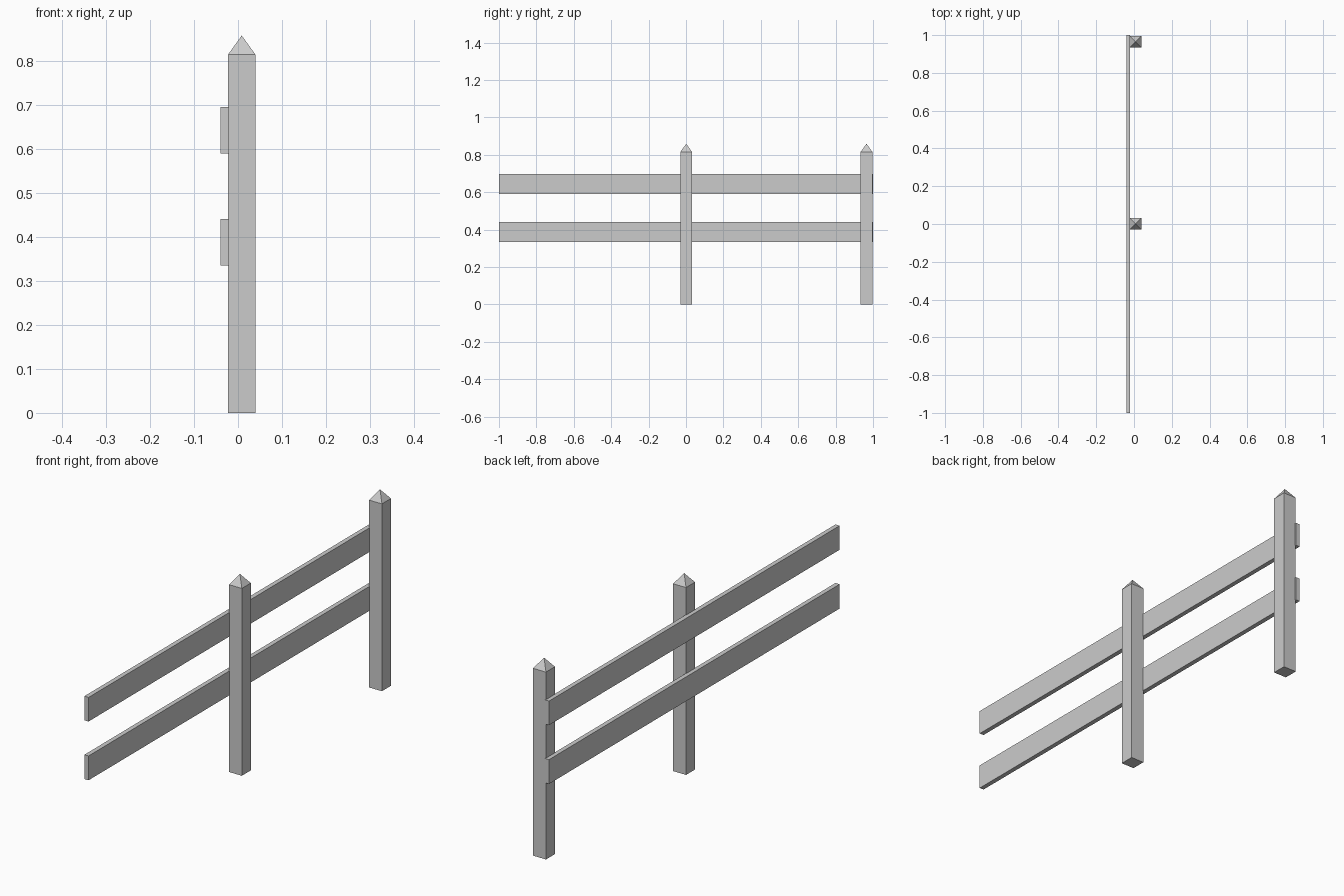
import bpy, bmesh

if "Cube" in bpy.data.objects:
    bpy.data.objects.remove(bpy.data.objects["Cube"])


def make_object(name, bm):
    bmesh.ops.recalc_face_normals(bm, faces=bm.faces[:])
    mesh = bpy.data.meshes.new(name)
    bm.to_mesh(mesh)
    bm.free()
    obj = bpy.data.objects.new(name, mesh)
    bpy.context.collection.objects.link(obj)
    return obj


def box(bm, lo, hi):
    verts = bmesh.ops.create_cube(bm, size=1)["verts"]
    for v in verts:
        for i in range(3):
            v.co[i] = hi[i] if v.co[i] > 0 else lo[i]


# Square posts with pyramid points
POST_X, POST_HALF, SHOULDER, TIP = 0.0085, 0.031, 0.816, 0.859
for name, y in (("middle_post", 0.001), ("end_post", 0.965)):
    bm = bmesh.new()
    box(bm, (POST_X - POST_HALF, y - POST_HALF, 0),
        (POST_X + POST_HALF, y + POST_HALF, SHOULDER))
    top = max(bm.faces, key=lambda f: f.calc_center_median().z)
    apex = bmesh.ops.poke(bm, faces=[top])["verts"][0]
    apex.co.z = TIP
    make_object(name, bm)

# Two long horizontal rails on the left face of the posts
for name, z0, z1 in (("lower_rail", 0.335, 0.441), ("upper_rail", 0.591, 0.696)):
    bm = bmesh.new()
    box(bm, (-0.04, -1, z0), (-0.02, 1, z1))
    make_object(name, bm)
